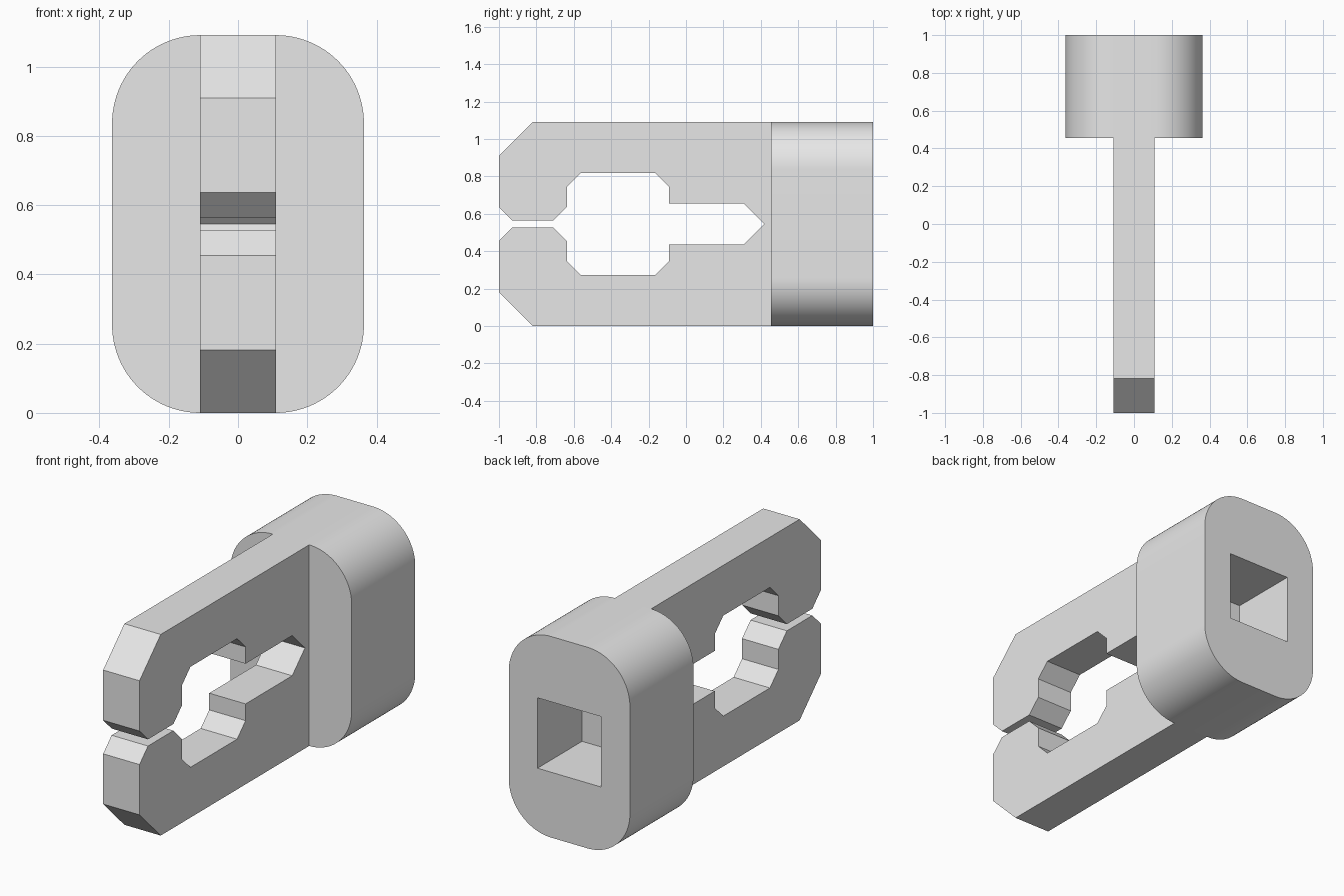
import bpy
import bmesh
from math import sin, cos, pi
from mathutils import Matrix

U = 1 / 5.5          # design unit: the whole part is 11 units long
MID = 3 * U          # height of the symmetry plane

if "Cube" in bpy.data.objects:
    bpy.data.objects.remove(bpy.data.objects["Cube"], do_unlink=True)

# Single plain grey
grey = bpy.data.materials.new("light_grey")
grey.use_nodes = True
grey.diffuse_color = (0.8, 0.8, 0.8, 1)
grey.node_tree.nodes["Principled BSDF"].inputs["Base Color"].default_value = (0.8, 0.8, 0.8, 1)


def make_object(name, bm):
    bmesh.ops.recalc_face_normals(bm, faces=bm.faces)
    mesh = bpy.data.meshes.new(name)
    bm.to_mesh(mesh)
    bm.free()
    mesh.materials.append(grey)
    obj = bpy.data.objects.new(name, mesh)
    bpy.context.collection.objects.link(obj)
    return obj


def prism(points, offset):
    """Closed prism: a polygon of 3D points swept along offset."""
    bm = bmesh.new()
    face = bm.faces.new([bm.verts.new(p) for p in points])
    swept = bmesh.ops.extrude_face_region(bm, geom=[face], use_keep_orig=True)
    moved = [v for v in swept["geom"] if isinstance(v, bmesh.types.BMVert)]
    bmesh.ops.translate(bm, verts=moved, vec=offset)
    return bm


# Clip arms: upper half outline (y, z above the symmetry plane), mirrored below
upper = [(2.5, 3), (-4.5, 3), (-5.5, 2), (-5.5, 0.5), (-5.1, 0.1), (-3.9, 0.1),
         (-3.5, 0.5), (-3.5, 1.1), (-3.1, 1.5), (-0.9, 1.5), (-0.5, 1.1),
         (-0.5, 0.6), (1.7, 0.6), (2.3, 0)]
outline = upper + [(y, -z) for y, z in reversed(upper[:-1])]
bm = prism([(-0.6 * U, y * U, MID + z * U) for y, z in outline], (1.2 * U, 0, 0))
# Leave the end that meets the block open
cap = [f for f in bm.faces if all(abs(v.co.y - 2.5 * U) < 1e-4 for v in f.verts)]
bmesh.ops.delete(bm, geom=cap, context="FACES_ONLY")
make_object("clip_arms", bm)

# Mounting block: rounded rectangle swept backwards
R, STEPS = 1.4, 24
rounded = []
for q, (sx, sz) in enumerate([(1, 1), (-1, 1), (-1, -1), (1, -1)]):
    for i in range(STEPS + 1):
        a = (q + i / STEPS) * pi / 2
        rounded.append(((sx * (2 - R) + R * cos(a)) * U, 2.5 * U,
                        MID + (sz * (3 - R) + R * sin(a)) * U))
block = make_object("mounting_block", prism(rounded, (0, 3 * U, 0)))

# Square socket in the back of the block
DEPTH, EXTRA = 2.1, 1.0
bm = bmesh.new()
bmesh.ops.create_cube(bm, size=1, matrix=Matrix.Translation(
    (0, (5.5 + (EXTRA - DEPTH) / 2) * U, MID)) @ Matrix.Diagonal(
    (2.1 * U, (DEPTH + EXTRA) * U, 2.1 * U, 1)))
cutter = make_object("socket_cutter", bm)
cutter.hide_render = True
cut = block.modifiers.new("socket", "BOOLEAN")
cut.operation = "DIFFERENCE"
cut.solver = "EXACT"
cut.object = cutter

bpy.ops.object.select_all(action="DESELECT")
block.select_set(True)
bpy.context.view_layer.objects.active = block
bpy.ops.object.modifier_apply(modifier=cut.name)
bpy.data.objects.remove(cutter, do_unlink=True)

# Smooth the rounded sides, keep the edges sharp
bpy.ops.object.shade_smooth_by_angle(angle=pi / 6)
